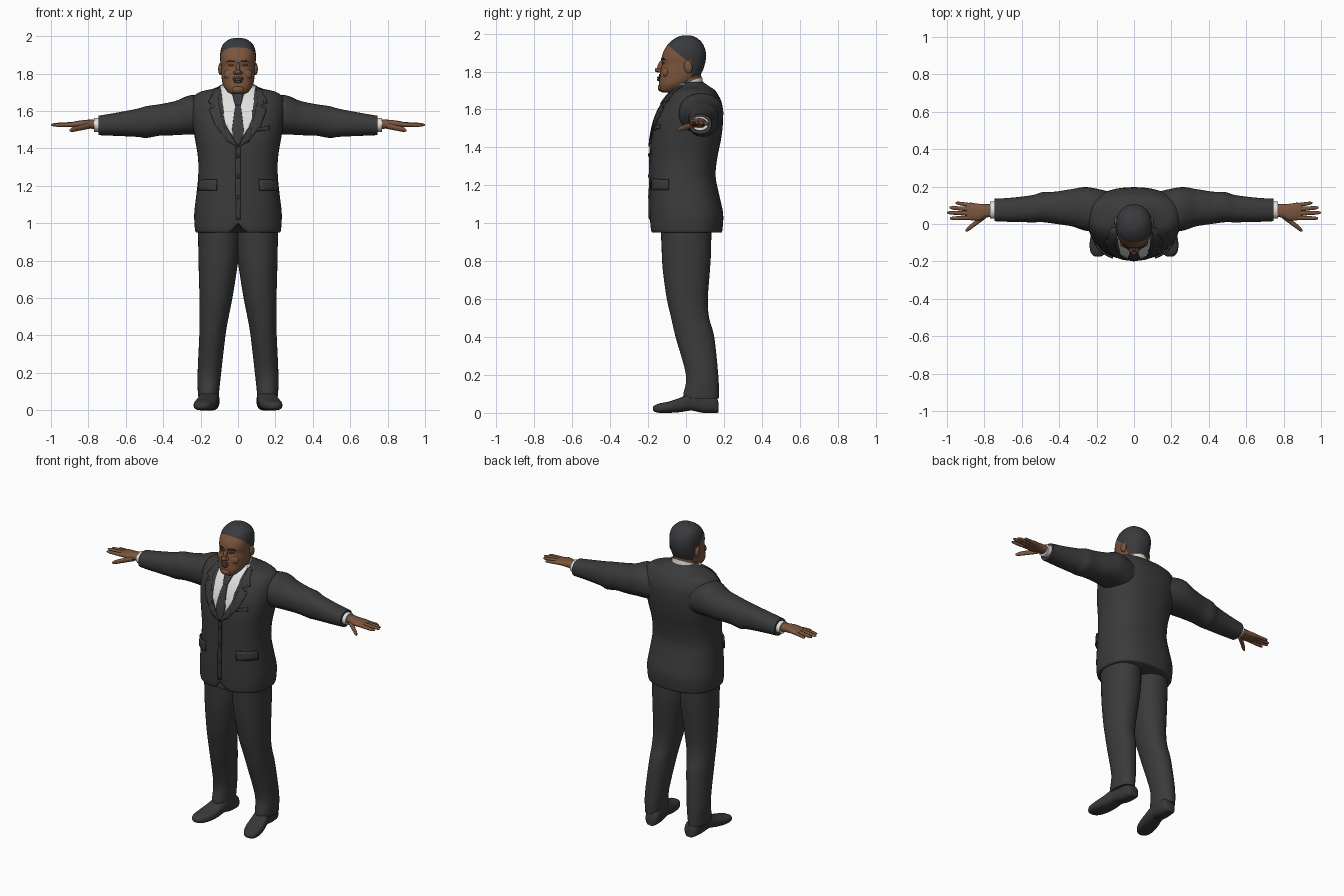
import bpy, bmesh, math
from math import cos, sin, pi, radians
from mathutils import Matrix, Vector
from mathutils.bvhtree import BVHTree

if "Cube" in bpy.data.objects:
    bpy.data.objects.remove(bpy.data.objects["Cube"])
built = []


def material(name, r, g, b, rough=0.8):
    m = bpy.data.materials.new(name)
    m.use_nodes = True
    m.diffuse_color = (r, g, b, 1)
    m.roughness = rough
    node = m.node_tree.nodes["Principled BSDF"]
    node.inputs["Base Color"].default_value = (r, g, b, 1)
    node.inputs["Roughness"].default_value = rough
    return m


SUIT = material("charcoal_cloth", 0.043, 0.043, 0.044)
DARK = material("dark_trim", 0.025, 0.025, 0.027)
SHOE = material("shoe_leather", 0.04, 0.04, 0.04)
SHIRT = material("white_shirt", 0.75, 0.75, 0.74)
SKIN = material("brown_skin", 0.2, 0.092, 0.047)
LIP = material("dark_skin", 0.115, 0.05, 0.028)
HAIR = material("dark_hair", 0.042, 0.043, 0.046)


def finish(name, bm, *mats):
    bmesh.ops.recalc_face_normals(bm, faces=bm.faces)
    me = bpy.data.meshes.new(name)
    bm.to_mesh(me)
    bm.free()
    for m in mats:
        me.materials.append(m)
    ob = bpy.data.objects.new(name, me)
    bpy.context.collection.objects.link(ob)
    built.append(ob)
    return ob


def resample(rings, steps=4):
    """Catmull-Rom interpolation through the given sections."""
    out = []
    for i in range(len(rings) - 1):
        p = [rings[max(i - 1, 0)], rings[i], rings[i + 1], rings[min(i + 2, len(rings) - 1)]]
        for k in range(steps):
            t = k / steps
            out.append([b + 0.5 * t * (c - a + t * (2*a - 5*b + 4*c - d + t * (3*(b - c) + d - a)))
                        for a, b, c, d in zip(*p)])
    return out + [list(rings[-1])]


def loft(name, rings, axis, mat, n=40, power=2.0, side=1, shape=None):
    """Sections (position, centre a, centre b, radius a, radius b) skinned along an axis."""
    bm = bmesh.new()
    rows = []
    for t, ca, cb, ra, rb in resample(rings):
        row = []
        for k in range(n):
            c, s = cos(2 * pi * k / n), sin(2 * pi * k / n)
            a = ca + ra * math.copysign(abs(c) ** (2 / power), c)
            b = cb + rb * math.copysign(abs(s) ** (2 / power), s)
            co = Vector({"X": (t, a, b), "Y": (a, t, b), "Z": (a, b, t)}[axis])
            if shape:
                shape(co)
            co.x *= side
            row.append(bm.verts.new(co))
        rows.append(row)
    for r, q in zip(rows, rows[1:]):
        for k in range(n):
            bm.faces.new((r[k], r[(k + 1) % n], q[(k + 1) % n], q[k]))
    bm.faces.new(rows[0])
    bm.faces.new(rows[-1])
    return finish(name, bm, mat)


def front_back(rows):
    """Turn (z, half width, front y, back y) rows into loft sections."""
    return [(z, 0, (f + b) / 2, w, (b - f) / 2) for z, w, f, b in rows]


def plate(name, target, outline, mat, lift=0.004, turn=0, side=1, thick=0.008, step=0.02):
    """Thin panel drawn in a vertical plane and laid on the target's surface."""
    me = target.data
    tree = BVHTree.FromPolygons([v.co for v in me.vertices], [p.vertices for p in me.polygons])
    bm = bmesh.new()
    bm.faces.new([bm.verts.new((u * side, 0, z)) for u, z in outline])
    bmesh.ops.triangulate(bm, faces=bm.faces)
    for i in (0, 2):
        no = Vector((i == 0, 0, i == 2))
        low, high = (f(v.co[i] for v in bm.verts) for f in (min, max))
        for k in range(1, int((high - low) / step) + 1):
            bmesh.ops.bisect_plane(bm, geom=bm.verts[:] + bm.edges[:] + bm.faces[:],
                                   plane_co=no * (low + k * step), plane_no=no)
    rot = Matrix.Rotation(radians(turn) * side, 3, "Z")
    ray = rot @ Vector((0, 1, 0))
    for v in bm.verts[:]:
        hit = tree.ray_cast(rot @ v.co - ray, ray)[0]
        if hit:
            v.co = hit - ray * lift
        else:
            bm.verts.remove(v)
    ob = finish(name, bm, mat)
    mod = ob.modifiers.new("thickness", "SOLIDIFY")
    mod.thickness, mod.offset = thick, 0
    return ob


def mirrored(points):
    return points + [(-u, z) for u, z in reversed(points) if u]


def ball(name, centre, size, mat, tilt=0):
    bm = bmesh.new()
    bmesh.ops.create_uvsphere(bm, u_segments=20, v_segments=12, radius=1)
    bm.transform(Matrix.Translation(centre) @ Matrix.Rotation(tilt, 4, "X") @ Matrix.Diagonal((*size, 1)))
    return finish(name, bm, mat)


# Jacket body, with the front hem cut away in the middle
def hem(co):
    if co.z < 1.02 and co.y < 0:
        co.z += max(0, 1 - abs(co.x) / 0.045) * max(0, 1.02 - co.z) * 0.7


jacket = loft("jacket_body", front_back([
    (0.95, .222, -.178, .186), (0.965, .23, -.187, .192), (1.05, .234, -.19, .196),
    (1.15, .223, -.19, .175), (1.25, .213, -.188, .156), (1.35, .214, -.187, .166),
    (1.45, .23, -.182, .186), (1.55, .247, -.16, .196), (1.63, .25, -.122, .19),
    (1.68, .235, -.085, .168), (1.705, .195, -.06, .148), (1.72, .13, -.05, .125),
    (1.745, .08, -.04, .09)]), "Z", SUIT, n=72, power=2.4, shape=hem)

# Shirt front, tie and closing edge
plate("shirt_front", jacket, mirrored([(0, 1.415), (.085, 1.56), (.105, 1.65), (.095, 1.735)]),
      SHIRT, lift=0.001)
plate("tie", jacket, mirrored([(0, 1.41), (.026, 1.45), (.032, 1.5), (.014, 1.635)]), SUIT, lift=0.007)
plate("tie_knot", jacket, mirrored([(0, 1.63), (.015, 1.632), (.03, 1.69), (0, 1.695)]), SUIT, lift=0.011)
plate("jacket_closing_edge", jacket, [(-.012, 1.02), (.012, 1.02), (.012, 1.42), (-.012, 1.42)],
      SUIT, lift=0.003)
for z in (1.36, 1.25, 1.14):
    ball("jacket_button", (0, -.195, z), (.011, .005, .011), DARK)
plate("breast_pocket", jacket, [(.1, 1.49), (.17, 1.5), (.17, 1.52), (.1, 1.51)], SUIT)

# Shirt collar and neck
def slope(co):
    co.z += co.y * 0.45


loft("neck", front_back([(1.64, .074, -.06, .075), (1.72, .074, -.062, .076), (1.8, .074, -.06, .08)]), "Z", SKIN)
loft("shirt_collar", front_back([(1.67, .096, -.085, .095), (1.7, .088, -.08, .09), (1.737, .08, -.07, .084)]),
     "Z", SHIRT, shape=slope)

for side, label in ((1, "left_"), (-1, "right_")):
    # Lapels and hip pocket flaps
    plate(label + "lapel", jacket, [(0, 1.405), (.085, 1.56), (.105, 1.65), (.095, 1.73), (.125, 1.715),
          (.158, 1.645), (.118, 1.628), (.152, 1.605), (.125, 1.53), (.06, 1.44)], SUIT, lift=0.008, side=side)
    plate(label + "pocket_flap", jacket, [(-.065, 1.175), (.065, 1.175), (.065, 1.23), (-.065, 1.235)],
          SUIT, lift=0.008, turn=50, side=side, thick=0.009)

    # Sleeve, cuff, palm
    loft(label + "sleeve", [
        (.14, .075, 1.57, .10, .10), (.25, .08, 1.58, .117, .105), (.33, .087, 1.563, .1, .092),
        (.42, .087, 1.552, .086, .084), (.49, .09, 1.541, .08, .085), (.54, .082, 1.537, .073, .075),
        (.65, .076, 1.529, .065, .062), (.745, .075, 1.523, .06, .052)], "X", SUIT, side=side, power=2.2)
    loft(label + "shirt_cuff", [(.72, .075, 1.525, .046, .039), (.77, .074, 1.526, .045, .037)], "X", SHIRT, side=side)
    loft(label + "palm", [
        (.75, .073, 1.527, .034, .026), (.79, .07, 1.53, .036, .024), (.83, .063, 1.53, .045, .021),
        (.87, .067, 1.529, .047, .016), (.895, .069, 1.528, .042, .011)], "X", SKIN, side=side, power=2.3, n=24)

    # Fingers and thumb as tapered tubes
    for digit, x0, y0, z0, x1, y1, z1, r in (
            ("little_finger", .86, .099, 1.528, .955, .113, 1.522, .010),
            ("ring_finger", .87, .078, 1.53, .987, .088, 1.524, .011),
            ("middle_finger", .87, .056, 1.53, 1.0, .061, 1.526, .011),
            ("index_finger", .86, .034, 1.528, .985, .03, 1.524, .011),
            ("thumb", .795, .045, 1.522, .9, -.036, 1.497, .015)):
        rings = [(x0 + (x1 - x0) * t, y0 + (y1 - y0) * t, z0 + (z1 - z0) * t, r * w, r * w)
                 for t, w in ((0, 1.15), (.5, 1), (.85, .85), (1, .35))]
        loft(label + digit, rings, "X", SKIN, n=14, side=side)

    # Trouser leg, with an open flat hem
    loft(label + "trouser_leg", [
        (.075, .158, .08, .055, .092), (.1, .158, .08, .057, .094), (.2, .153, .085, .063, .085),
        (.4, .137, .047, .07, .102), (.5, .128, .022, .078, .1), (.6, .118, .007, .088, .108),
        (.75, .108, .002, .102, .124), (.85, .103, .002, .109, .13), (1.0, .105, 0, .11, .134)],
        "Z", SUIT, side=side, power=2.15)

    # Shoe: heel at the back, toe turned out
    def section(y, x, w, low, high):
        return (y, x, (low + high) / 2, w, (high - low) / 2)
    loft(label + "shoe", [
        section(.172, .143, .028, .002, .05), section(.155, .144, .043, 0, .09), section(.09, .148, .048, 0, .11),
        section(.03, .155, .05, .012, .105), section(-.03, .166, .056, .004, .08), section(-.09, .178, .058, 0, .06),
        section(-.14, .188, .047, 0, .05), section(-.165, .192, .03, .006, .04), section(-.175, .193, .012, .014, .03)],
        "Y", SHOE, side=side, power=2.7, n=28)

# Head, cut along the hairline and coloured by region
head = loft("head", front_back([
    (1.69, .03, -.125, -.06), (1.7, .052, -.137, -.04), (1.73, .076, -.142, .02),
    (1.76, .085, -.14, .062), (1.8, .09, -.135, .086), (1.84, .092, -.126, .1),
    (1.87, .095, -.129, .105), (1.91, .095, -.117, .103), (1.95, .084, -.09, .086),
    (1.975, .06, -.058, .06), (1.987, .036, -.032, .036), (1.991, .008, -.006, .01)]),
    "Z", SKIN, n=48, power=2.25)
bm = bmesh.new()
bm.from_mesh(head.data)
brow = Vector((0, -.09, 1.935))
slant = Vector((0, .075, .09)).normalized()
for co, no in ((brow, slant), (Vector((0, .03, 0)), Vector((0, 1, 0))),
               (Vector((0, 0, 1.86)), Vector((0, 0, 1))), (Vector((0, 0, 1.765)), Vector((0, 0, 1)))):
    bmesh.ops.bisect_plane(bm, geom=bm.verts[:] + bm.edges[:] + bm.faces[:], plane_co=co, plane_no=no)
for f in bm.faces:
    c = f.calc_center_median()
    top = c.z > 1.86 and (c - brow).dot(slant) > 0
    f.material_index = int(top or (c.y > .03 and c.z > 1.765))
bm.to_mesh(head.data)
bm.free()
head.data.materials.append(HAIR)

# Facial features
ball("nose_bridge", (0, -.134, 1.828), (.012, .016, .034), SKIN, tilt=-0.3)
ball("nose_tip", (0, -.147, 1.808), (.016, .018, .013), SKIN)
ball("upper_lip", (0, -.143, 1.768), (.027, .01, .007), LIP)
ball("lower_lip", (0, -.143, 1.756), (.023, .01, .007), LIP)
ball("chin", (0, -.132, 1.715), (.033, .017, .021), SKIN)
plate("moustache", head, mirrored([(0, 1.779), (.03, 1.772), (.028, 1.781), (0, 1.788)]), LIP, lift=0.002, thick=0.006)
for side, label in ((1, "left_"), (-1, "right_")):
    ball(label + "nostril", (side * .015, -.139, 1.804), (.01, .012, .009), SKIN)
    ball(label + "cheek", (side * .045, -.103, 1.795), (.03, .022, .03), SKIN)
    ball(label + "ear", (side * .093, .012, 1.825), (.013, .022, .034), SKIN, tilt=0.15)
    plate(label + "eyebrow", head, [(.016, 1.862), (.062, 1.862), (.045, 1.872), (.018, 1.869)],
          DARK, lift=0.002, side=side, thick=0.006)
    plate(label + "eye", head, [(.02, 1.844), (.035, 1.839), (.053, 1.845), (.036, 1.851)],
          LIP, lift=0.001, side=side, thick=0.005)

# Smooth shading with sharp edges kept
bpy.ops.object.select_all(action="DESELECT")
for ob in built:
    ob.select_set(True)
bpy.context.view_layer.objects.active = built[0]
bpy.ops.object.shade_smooth_by_angle(angle=radians(45))
